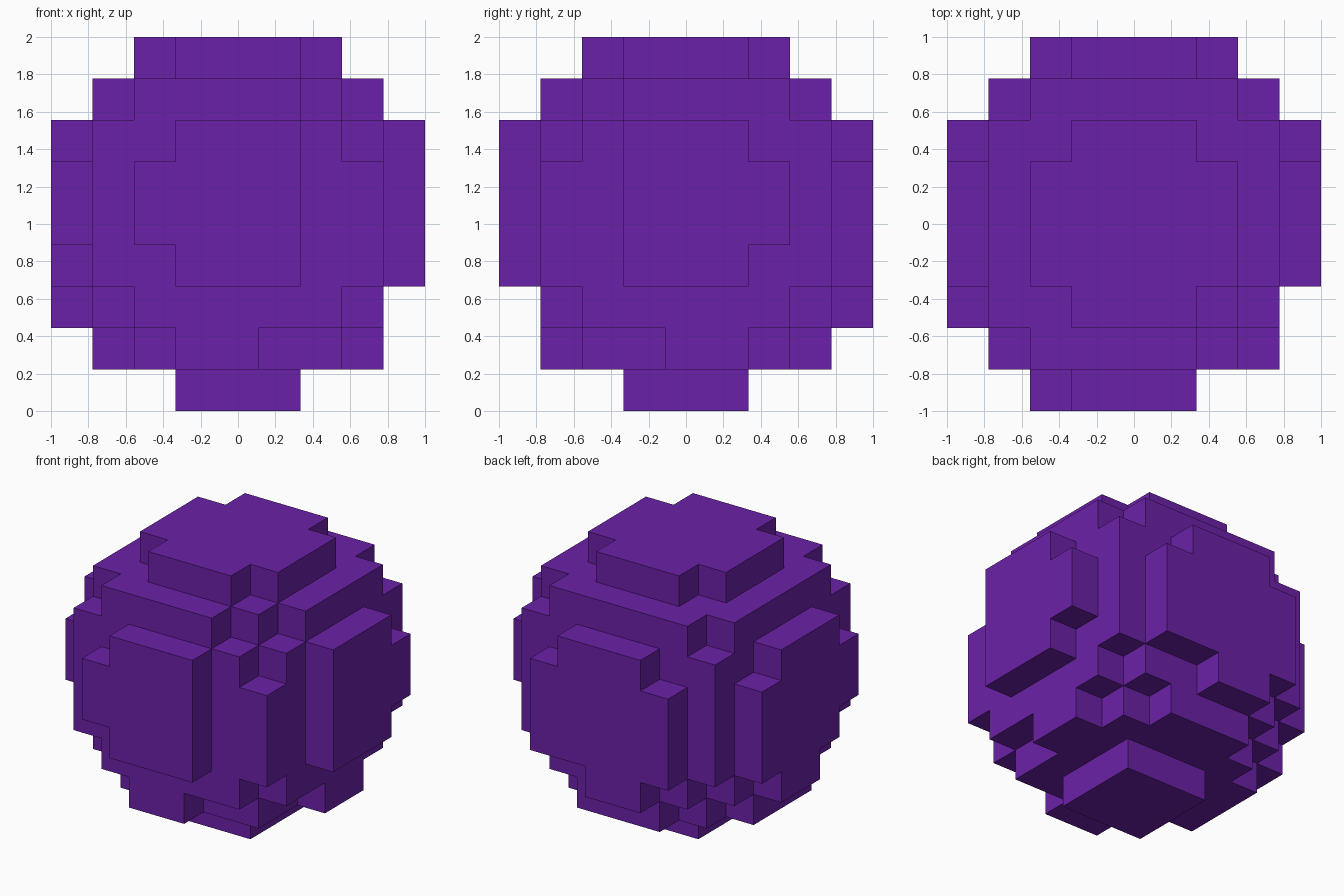
import bpy
import bmesh
from itertools import product
from mathutils import Vector

cube = bpy.data.objects.get("Cube")
if cube:
    bpy.data.objects.remove(cube, do_unlink=True)

COUNT = 9                                # blocks along each axis
SIZE = 2 / COUNT
CENTRE = Vector((3.9, 4.11, 4.25))       # slightly off the grid centre
RADIUS_SQ = 21.195


def filled(cell):
    """A block exists where its centre lies inside the ball."""
    return (Vector(cell) - CENTRE).length_squared <= RADIUS_SQ


def add_face(bm, cell, axis, sign):
    """Outer square of one block, wound to face outwards."""
    u, v = (axis + 1) % 3, (axis + 2) % 3
    corners = [(-1, -1), (1, -1), (1, 1), (-1, 1)]
    verts = []
    for a, b in corners[::sign]:
        p = Vector(cell)
        p[axis] += sign / 2
        p[u] += a / 2
        p[v] += b / 2
        half = (COUNT - 1) / 2
        verts.append(bm.verts.new(((p.x - half) * SIZE, (p.y - half) * SIZE,
                                   (p.z + 0.5) * SIZE)))
    bm.faces.new(verts)


# Purple material
purple = bpy.data.materials.new("purple")
purple.use_nodes = True
colour = (0.147, 0.0152, 0.392, 1)
purple.diffuse_color = colour
purple.node_tree.nodes["Principled BSDF"].inputs["Base Color"].default_value = colour

# Blocky ball: only the faces exposed to the outside
bm = bmesh.new()
for cell in filter(filled, product(range(COUNT), repeat=3)):
    for axis, sign in product(range(3), (-1, 1)):
        neighbour = Vector(cell)
        neighbour[axis] += sign
        if not filled(neighbour):
            add_face(bm, cell, axis, sign)
bmesh.ops.remove_doubles(bm, verts=bm.verts, dist=SIZE / 100)

mesh = bpy.data.meshes.new("blocky_ball")
bm.to_mesh(mesh)
bm.free()
mesh.materials.append(purple)
ball = bpy.data.objects.new("blocky_ball", mesh)
bpy.context.collection.objects.link(ball)
